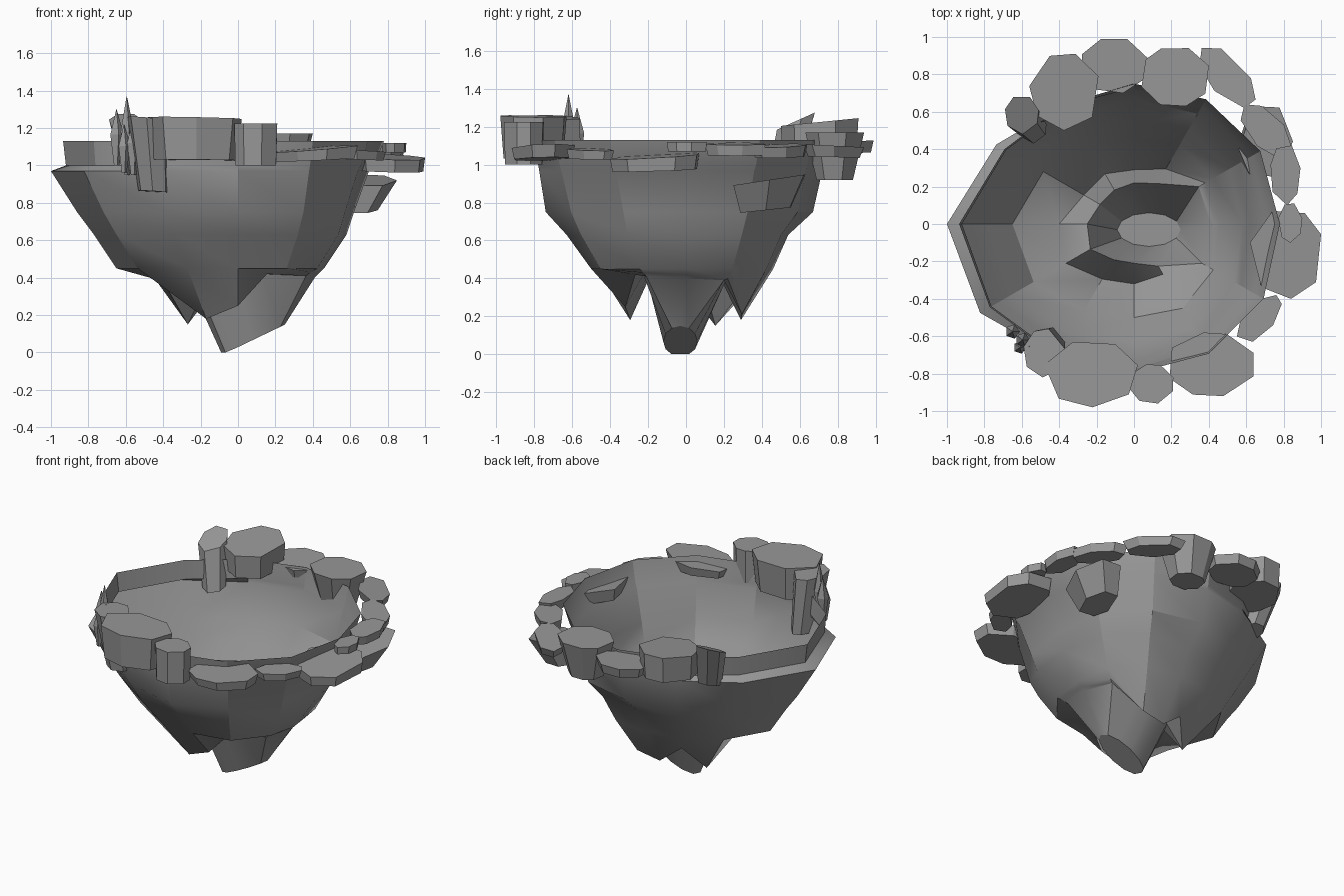
import bpy, bmesh, math, random

if "Cube" in bpy.data.objects:
    bpy.data.objects.remove(bpy.data.objects["Cube"])

random.seed(4)
N = 12
stone = bpy.data.materials.new("dark_stone")
stone.diffuse_color = (.31, .31, .31, 1)
stone.use_nodes = True
stone.node_tree.nodes["Principled BSDF"].inputs["Base Color"].default_value = stone.diffuse_color


def finish(name, bm, smooth=None):
    bmesh.ops.recalc_face_normals(bm, faces=bm.faces)
    me = bpy.data.meshes.new(name)
    bm.to_mesh(me)
    bm.free()
    me.materials.append(stone)
    ob = bpy.data.objects.new(name, me)
    bpy.context.collection.objects.link(ob)
    if smooth:
        bpy.ops.object.select_all(action='DESELECT')
        ob.select_set(True)
        bpy.context.view_layer.objects.active = ob
        bpy.ops.object.shade_smooth_by_angle(angle=math.radians(smooth))
    return ob


def loft(bm, rings, cap_start=False, cap_end=True):
    vs = [[bm.verts.new(p) for p in r] for r in rings]
    for a, b in zip(vs, vs[1:]):
        n = len(a)
        for i in range(n):
            j = (i + 1) % n
            bm.faces.new((a[i], a[j], b[j], b[i]))
    if cap_start:
        bm.faces.new(vs[0])
    if cap_end:
        bm.faces.new(vs[-1])


def polar(radii, zs):
    if not isinstance(zs, list):
        zs = [zs] * N
    return [(r * math.cos(math.tau * i / N), r * math.sin(math.tau * i / N), z)
            for i, (r, z) in enumerate(zip(radii, zs))]


# Open rock bowl: one shell, radii every 30 degrees counter-clockwise from +x
rings = [
    polar([.78, .78, .77, .75, .74, .80, .935, .89, .82, .80, .80, .80], 1.13),
    polar([.73, .74, .74, .73, .73, .79, .92, .88, .81, .78, .77, .76], 1.0),
    polar([.70, .72, .73, .72, .74, .85, 1.0, .95, .82, .775, .76, .74], .97),
    polar([.62, .65, .68, .67, .67, .73, .86, .83, .75, .74, .70, .66], .75),
    polar([.58, .59, .58, .54, .59, .66, .77, .75, .68, .63, .64, .62], .63),
    polar([.46, .49, .49, .46, .49, .56, .65, .62, .54, .50, .52, .49], .45),
]
# Lower points of the shell, then the ridge around the central spike
valley_r = [.43, .44, .34, .29, .31, .31, .40, .42, .34, .32, .31, .45]
valley_z = [.42, .40, .21, .18, .30, .15, .38, .40, .18, .25, .42, .43]
ridge_r = [.41, .40, .25, .22, .21, .21, .25, .27, .22, .21, .26, .42]
ridge_z = [.40, .39, .40, .41, .40, .33, .35, .40, .41, .41, .42, .41]
rings += [polar(valley_r, valley_z), polar(ridge_r, ridge_z)]
# Slanted tip of the central spike
tip = []
for i in range(N):
    a = math.tau * i / N
    x, y = .08 + .17 * math.cos(a), -.03 + .09 * math.sin(a)
    tip.append((x, y, max(0, (x + .06) * .48)))
rings.append(tip)
bm = bmesh.new()
loft(bm, rings)
finish("rock_bowl", bm, 28)


def rock(name, x0, x1, y0, y1, z0, z1, n=7, taper=.95, tx=0, ty=0, turn=.3, shift=(0, 0), diag=0):
    """Many-sided slab filling the box, narrowed below, top tilted by tx, ty.
    diag = 1 or -1 makes it long and narrow along a diagonal of the box."""
    cx, cy, rx, ry = (x0 + x1) / 2, (y0 + y1) / 2, (x1 - x0) / 2, (y1 - y0) / 2
    pts = []
    for i in range(n):
        a = math.tau * (i + random.uniform(-.18, .18)) / n + turn
        u, v = math.cos(a), math.sin(a)
        pts.append((u - diag * .5 * v, diag * u + .5 * v) if diag else (u, v))
    xs, ys = [p[0] for p in pts], [p[1] for p in pts]
    fit = lambda v, l: 2 * (v - min(l)) / (max(l) - min(l)) - 1
    pts = [(fit(p[0], xs) * rx, fit(p[1], ys) * ry) for p in pts]
    low = [(cx + shift[0] + p[0] * taper, cy + shift[1] + p[1] * taper,
            z0 + .5 * (tx * p[0] + ty * p[1])) for p in pts]
    top = [(cx + p[0], cy + p[1], z1 + tx * p[0] + ty * p[1]) for p in pts]
    bm = bmesh.new()
    loft(bm, [low, top], cap_start=True)
    finish(name, bm)


# Rocks around the rim, from the back left clockwise
rock("back_left_pillar", -.69, -.51, .48, .68, .95, 1.23, 7, .8, 0, .45, .3, (.06, -.07))
rock("back_left_block", -.56, -.19, .50, .91, 1.06, 1.225, 7, .95, 0, .1)
rock("back_slab", -.28, .08, .70, .99, 1.06, 1.12, 8, .9, 0, .06)
rock("back_tapered_block", .04, .40, .63, .94, .92, 1.17, 8, .62)
rock("back_right_slab", .35, .65, .62, .94, 1.04, 1.10, 7, .85, 0, -.05, diag=-1)
rock("right_upper_slab", .57, .85, .35, .64, 1.04, 1.10, 7, .9, -.08, diag=-1)
rock("right_side_slab", .73, .89, .10, .42, 1.05, 1.11, 7, .9, -.08)
rock("right_hanging_rock", .56, .85, .25, .63, .76, .92, 6, .7, 0, .15, 0, (-.06, -.02))
rock("right_small_slab", .77, .90, -.10, .11, 1.07, 1.12, 7)
rock("right_large_slab", .62, 1.0, -.40, .07, .97, 1.045, 7, .95, -.05, .06)
rock("front_right_small_slab", .55, .79, -.63, -.38, 1.03, 1.08, 7, .9, -.06, diag=1)
rock("front_right_slab", .19, .64, -.92, -.58, 1.03, 1.09, 8, .92, .08, .04)
rock("front_block", -.02, .21, -.96, -.75, 1.0, 1.225, 8)
rock("front_large_slab", -.48, .02, -.98, -.63, 1.03, 1.255, 7, .9, -.02, -.02)
rock("front_left_pillar", -.59, -.37, -.82, -.56, .86, 1.25, 7, .75, -.1, -.05, .3, (.03, .04))


# Cluster of thin pointed shards at the front left
def shard(name, x, y, z0, z1, r):
    mid = z0 + .55 * (z1 - z0)
    bm = bmesh.new()
    loft(bm, [[(x + k * r * math.cos(a * math.tau / 5), y + k * r * math.sin(a * math.tau / 5), z)
               for a in range(5)] for z, k in ((z0, .4), (mid, 1), (z1, .03))], cap_start=True)
    finish(name, bm)


for i, s in enumerate([(-.595, -.62, .95, 1.37, .04), (-.65, -.575, 1.0, 1.30, .04),
                       (-.61, -.66, .96, 1.22, .035), (-.56, -.655, .95, 1.26, .04)]):
    shard(f"shard_{i + 1}", *s)
